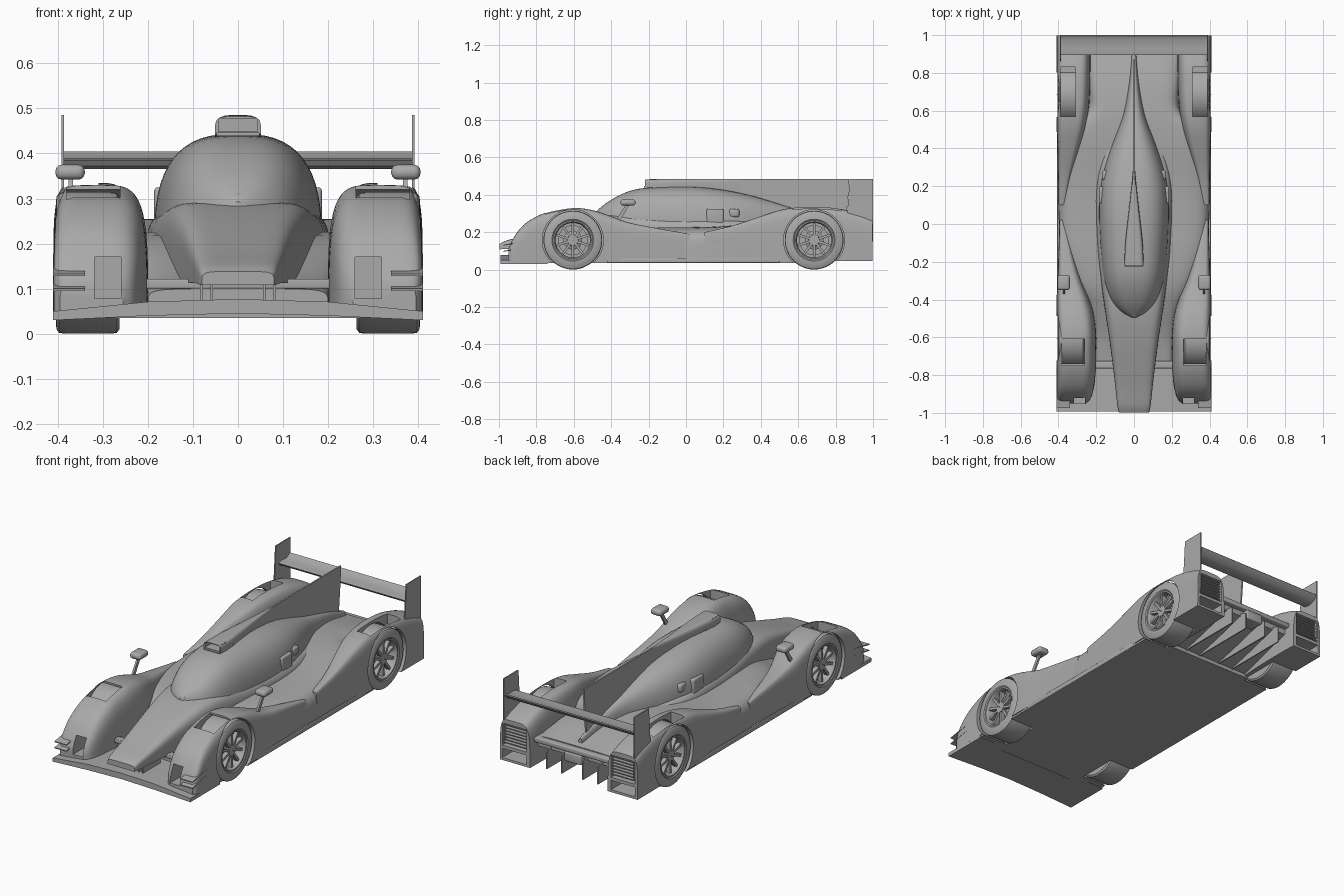
import bpy, bmesh, math
from mathutils import Matrix, Vector

cube = bpy.data.objects.get("Cube")
if cube:
    bpy.data.objects.remove(cube, do_unlink=True)

GREY = (0.4, 0.4, 0.4, 1)
paint = bpy.data.materials.new("plain grey")
paint.diffuse_color = GREY
paint.use_nodes = True
paint.node_tree.nodes["Principled BSDF"].inputs["Base Color"].default_value = GREY
SIDES = (("left", 1), ("right", -1))
WHEEL_Y = {"front": -0.605, "rear": 0.685}
R = 0.157


def finish(name, bm):
    bmesh.ops.recalc_face_normals(bm, faces=bm.faces)
    me = bpy.data.meshes.new(name)
    bm.to_mesh(me)
    bm.free()
    me.materials.append(paint)
    ob = bpy.data.objects.new(name, me)
    bpy.context.collection.objects.link(ob)
    return ob


def box(name, x, y, z, bevel=0):
    bm = bmesh.new()
    bmesh.ops.create_cube(bm, size=1)
    for v in bm.verts:
        v.co = [(a + b) / 2 + c * (b - a) for c, (a, b) in zip(v.co, (x, y, z))]
    if bevel:
        bmesh.ops.bevel(bm, geom=bm.edges[:], offset=bevel, segments=3, profile=0.5, affect='EDGES')
    return finish(name, bm)


def prism(name, pts, axis, a, b):
    """Outline extruded along x (points are y, z) or along y (points are x, z)."""
    place = (lambda p, d: (d, *p)) if axis == "x" else (lambda p, d: (p[0], d, p[1]))
    bm = bmesh.new()
    ends = [[bm.verts.new(place(p, d)) for p in pts] for d in (a, b)]
    for end in ends:
        bm.faces.new(end)
    for i in range(len(pts)):
        j = (i + 1) % len(pts)
        bm.faces.new((ends[0][i], ends[0][j], ends[1][j], ends[1][i]))
    return finish(name, bm)


def smooth_path(stations, steps=4):
    """Catmull-Rom interpolation between body stations."""
    pts = [Vector(s) for s in stations]
    pts = [pts[0] * 2 - pts[1]] + pts + [pts[-1] * 2 - pts[-2]]
    for p, q, r, s in zip(pts, pts[1:], pts[2:], pts[3:]):
        for k in range(steps):
            t = k / steps
            yield 0.5 * (2 * q + (r - p) * t + (2 * p - 5 * q + 4 * r - s) * t * t
                         + (3 * q - p - 3 * r + s) * t ** 3)
    yield pts[-2]


def loft(name, stations, n_in, n_out, s=1, m=28):
    """Rounded sections along y; stations are y, inner x, outer x, bottom z, top z."""
    bm = bmesh.new()
    rings = []
    for y, xi, xo, zb, zt in smooth_path(stations):
        ring = []
        for j in range(m + 1):
            t = math.pi * j / m
            c, h = math.cos(t), abs(math.sin(t))
            n = n_out if c > 0 else n_in
            x = (xi + xo) / 2 + (xo - xi) / 2 * math.copysign(abs(c) ** (2 / n), c)
            ring.append(bm.verts.new((s * x, y, zb + (zt - zb) * h ** (2 / n))))
        rings.append(ring)
    for a, b in zip(rings, rings[1:]):
        for j in range(m + 1):
            k = (j + 1) % (m + 1)
            bm.faces.new((a[j], a[k], b[k], b[j]))
    bm.faces.new(rings[0])
    bm.faces.new(rings[-1])
    return finish(name, bm)


def sym_loft(name, rows, n):
    return loft(name, [(y, -w, w, zb, zt) for y, w, zb, zt in rows], n, n)


def lathe(name, profile, x, y, s, segs=48):
    """Closed profile of (radius, x offset) spun about a wheel axle."""
    bm = bmesh.new()
    rings = [[bm.verts.new((s * (x + o), y + r * math.cos(a), R + r * math.sin(a))) for r, o in profile]
             for a in (2 * math.pi * i / segs for i in range(segs))]
    for i, a in enumerate(rings):
        b = rings[(i + 1) % segs]
        for j in range(len(profile)):
            k = (j + 1) % len(profile)
            bm.faces.new((a[j], a[k], b[k], b[j]))
    return finish(name, bm)


def cut(ob, cutters):
    for c in cutters:
        mod = ob.modifiers.new("cut", 'BOOLEAN')
        mod.object, mod.operation, mod.solver = c, 'DIFFERENCE', 'EXACT'
    dg = bpy.context.evaluated_depsgraph_get()
    me = bpy.data.meshes.new_from_object(ob.evaluated_get(dg))
    ob.modifiers.clear()
    ob.data = me


def xr(s, a, b):
    return tuple(sorted((s * a, s * b)))


# Central body, nose and cockpit
mid = sym_loft("body_deck", [(-.74, .2, .06, .10), (-.6, .21, .05, .13), (-.45, .24, .05, .18),
    (-.32, .31, .05, .215), (-.15, .375, .05, .226), (0, .397, .05, .226), (.2, .402, .05, .232),
    (.4, .40, .05, .25), (.5, .385, .05, .255), (.6, .25, .055, .255), (.75, .245, .09, .24),
    (.93, .245, .14, .2)], 6)
sym_loft("nose", [(-.997, .08, .108, .138), (-.96, .088, .11, .155), (-.87, .098, .113, .18),
    (-.75, .112, .113, .217), (-.6, .132, .113, .26), (-.45, .155, .11, .29), (-.3, .175, .1, .293),
    (-.1, .197, .1, .28), (.2, .203, .1, .275), (.45, .16, .1, .25)], 6)
sym_loft("canopy", [(-.495, .02, .2, .293), (-.47, .07, .2, .32), (-.42, .116, .2, .36),
    (-.34, .148, .2, .405), (-.25, .166, .2, .432), (-.12, .178, .2, .442), (.05, .186, .2, .442),
    (.2, .178, .2, .426), (.33, .147, .2, .4), (.45, .105, .2, .366), (.58, .058, .2, .325),
    (.75, .026, .2, .28), (.9, .012, .18, .23)], 2.75)

# Roof intake and tail fin
intake = sym_loft("roof_intake", [(-.22, .051, .442, .482), (-.1, .046, .43, .485), (.05, .03, .43, .485),
    (.2, .014, .4, .485), (.3, .005, .4, .485)], 5)
mouth = box("intake_cutter", (-.043, .043), (-.3, -.16), (.449, .478))
cut(intake, [mouth])
box("intake_lip", (-.048, .048), (-.225, -.1), (.438, .447), .003)
prism("tail_fin", [(.1, .42), (.1, .484), (.872, .484), (.868, .4), (.85, .2), (.5, .3)], "x", -.004, .004)
bump = lathe("wiper_cover", [(.002, -.03), (.018, -.022), (.024, 0), (.018, .022), (.002, .03)], 0, -.47, 1, 20)
bump.location.z = .29 - R

# Floor and front splitter
floor = box("floor", (-.405, .405), (-.78, .6), (.035, .062))
prism("splitter", [(-.41, .03), (-.2, .04), (0, .045), (.2, .04), (.41, .03), (.41, .05), (.2, .071),
    (0, .077), (-.2, .071), (-.41, .05)], "y", -.992, -.74)
box("front_crossbar", (-.22, .22), (-.765, -.725), (.1, .122), .004)

# Wheel arch cutters
arches = []
for end, wy in WHEEL_Y.items():
    for side, s in SIDES:
        arches.append(lathe("arch_cutter", [(.001, .259), (.163, .259), (.163, .46), (.001, .46)], 0, wy, s, 64))
cut(mid, arches)
cut(floor, arches)

FRONT = [(-.95, .255, .395, .11), (-.925, .23, .408, .165), (-.87, .213, .41, .237), (-.78, .202, .41, .293),
    (-.68, .2, .41, .32), (-.59, .2, .41, .33), (-.49, .21, .41, .315), (-.4, .235, .41, .285),
    (-.3, .275, .405, .25), (-.15, .32, .4, .22), (.02, .36, .395, .19)]
REAR = [(.1, .36, .4, .2), (.25, .33, .402, .235), (.4, .285, .405, .285), (.52, .252, .41, .322),
    (.65, .235, .41, .335), (.8, .23, .41, .328), (.92, .23, .41, .3), (.998, .232, .41, .27)]
TYRE = [(.1, -.07), (.147, -.07), (.155, -.064), (R, -.05), (R, .05), (.155, .064), (.147, .07),
    (.112, .072), (.104, .066), (.1, .05)]
RIM = [(.092, -.06), (.102, -.06), (.102, .06), (.106, .068), (.099, .068), (.092, .055)]
HUB = [(.002, -.05), (.05, -.05), (.05, .025), (.03, .035), (.028, .058), (.002, .058)]

for side, s in SIDES:
    # Fenders with wheel slots, ducts and rear vents
    fender = loft(side + "_front_fender", [(y, a, b, .045, t) for y, a, b, t in FRONT], 4, 6, s)
    cutters = [box("slot_cutter", xr(s, .262, .38), (-.75, -.61), (.25, .4)),
               box("duct_cutter", xr(s, .26, .318), (-1, -.8), (.078, .17))]
    cut(fender, arches + cutters)
    tail = loft(side + "_rear_fender", [(y, a, b, .045, t) for y, a, b, t in REAR], 4.5, 6, s)
    cutters += [box("slot_cutter", xr(s, .31, .388), (.57, .83), (.27, .4)),
                box("vent_cutter", xr(s, .252, .396), (.95, 1.1), (.125, .245)),
                box("outlet_cutter", xr(s, .252, .396), (.9, 1.1), (.058, .108))]
    cut(tail, arches + cutters[2:])
    for c in cutters:
        bpy.data.objects.remove(c, do_unlink=True)
    for i in range(7):
        z = .137 + i * .016
        box(f"{side}_rear_louver_{i}", xr(s, .25, .398), (.955, .99), (z, z + .005))

    # Wheels
    for end, wy in WHEEL_Y.items():
        label = f"{side}_{end}_"
        lathe(label + "tyre", TYRE, .333, wy, s)
        lathe(label + "rim", RIM, .333, wy, s)
        lathe(label + "hub", HUB, .333, wy, s, 24)
        lathe(label + "brake_disc", [(.002, -.04), (.08, -.04), (.08, -.02), (.002, -.02)], .333, wy, s, 32)
        bm = bmesh.new()
        for i in range(10):
            turn = Matrix.Rotation(i * math.pi / 5, 4, 'X')
            shape = Matrix.Diagonal((.022, .013, .078, 1))
            place = Matrix.Translation((s * .378, wy, R)) @ turn @ Matrix.Translation((0, 0, .06))
            bmesh.ops.create_cube(bm, size=1, matrix=place @ shape)
        finish(label + "spokes", bm)

    # Corner dive planes and nose pylons
    for i, z in enumerate((.095, .128)):
        prism(f"{side}_dive_plane_{i}", [(-.975, z), (-.85, z + .022), (-.85, z + .027), (-.975, z + .005)],
              "x", *xr(s, .34, .411))
    for i, x in enumerate((.055, .078)):
        box(f"{side}_nose_pylon_{i}", xr(s, x, x + .006), (-.93, -.78), (.06, .13))

    # Door mirrors
    box(side + "_mirror", xr(s, .34, .405), (-.35, -.27), (.342, .375), .014)
    prism(side + "_mirror_post", [(-.385, .25), (-.36, .25), (-.3, .35), (-.32, .35)], "x", *xr(s, .366, .376))

    # Side intakes behind the doors
    box(side + "_side_intake", xr(s, .15, .186), (.11, .2), (.235, .325), .008)
    box(side + "_deck_scoop", xr(s, .13, .168), (.23, .285), (.28, .325), .012)

    # Wing end plates and diffuser strakes
    prism(side + "_wing_end_plate", [(.875, .485), (1, .485), (1, .15), (.9, .15), (.86, .27)],
          "x", *xr(s, .386, .392))
    for i, x in enumerate((.06, .15)):
        prism(f"{side}_diffuser_strake_{i}", [(.5, .05), (.97, .05), (.97, .14), (.9, .16), (.6, .09)],
              "x", *xr(s, x, x + .006))
    box(side + "_skirt", xr(s, .385, .408), (-.42, .5), (.035, .06), .004)

for c in arches + [mouth]:
    bpy.data.objects.remove(c, do_unlink=True)

# Rear wing, bumper shelf
prism("rear_wing", [(.895, .385), (.905, .372), (.94, .366), (.975, .374), (1, .4), (.996, .404), (.965, .388),
    (.925, .39)], "x", -.388, .388)
box("rear_shelf", (-.245, .245), (.88, .96), (.17, .195), .005)
box("rear_crash_box", (-.05, .05), (.88, .965), (.12, .17), .005)

# Smooth shading with sharp edges kept
bpy.ops.object.select_all(action='DESELECT')
for ob in bpy.context.collection.objects:
    if ob.type == 'MESH' and paint.name in ob.data.materials:
        ob.select_set(True)
        bpy.context.view_layer.objects.active = ob
bpy.ops.object.shade_smooth_by_angle(angle=math.radians(35))
